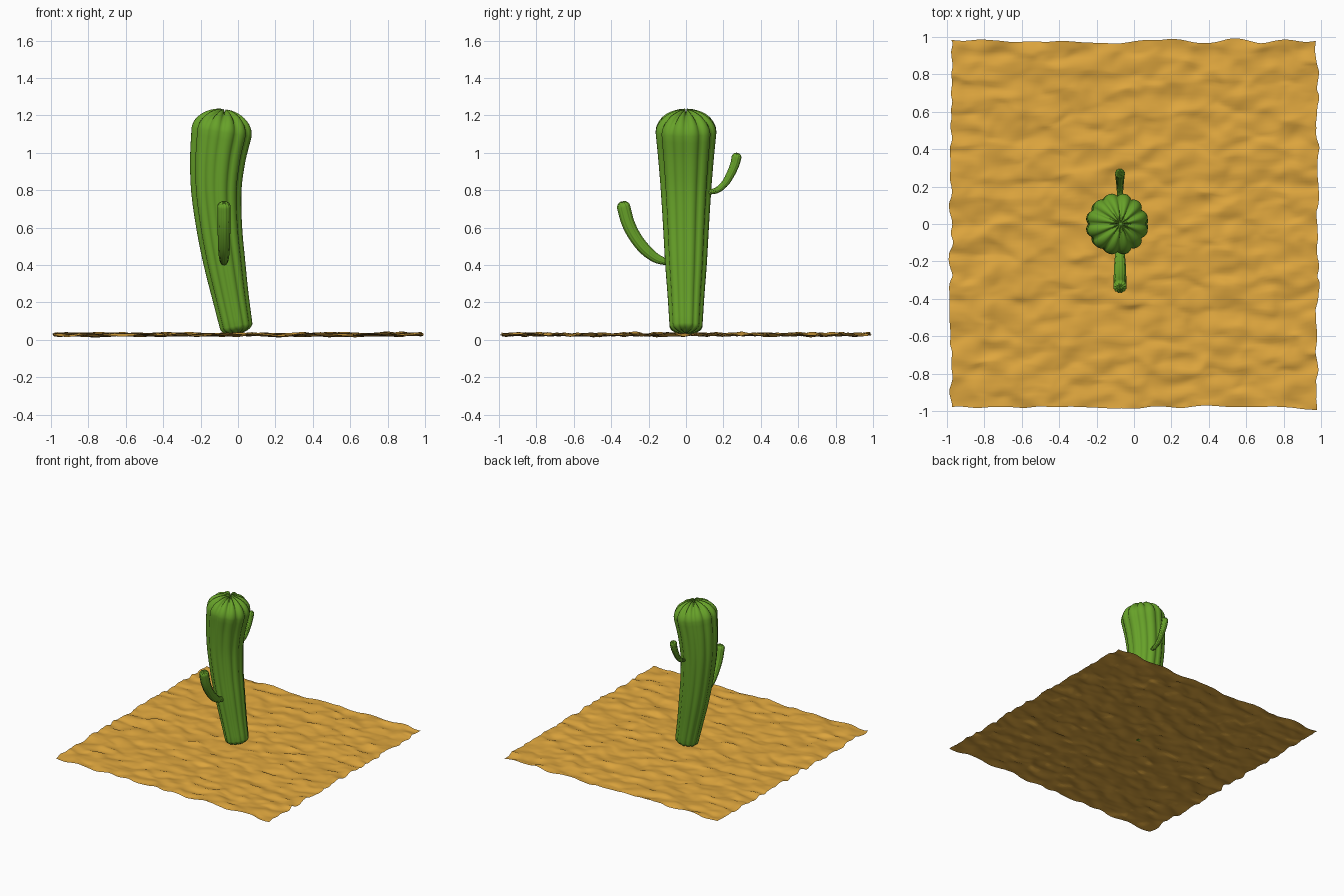
import bpy, bmesh, math
from mathutils import Vector, noise

if "Cube" in bpy.data.objects:
    bpy.data.objects.remove(bpy.data.objects["Cube"])


def material(name, rgb):
    m = bpy.data.materials.new(name)
    m.diffuse_color = (*rgb, 1)
    m.use_nodes = True
    m.node_tree.nodes["Principled BSDF"].inputs["Base Color"].default_value = m.diffuse_color
    return m


green = material("cactus green", (0.135, 0.36, 0.022))
sand = material("desert sand", (0.74, 0.385, 0.048))


def finish(bm, name, mat):
    bmesh.ops.recalc_face_normals(bm, faces=bm.faces)
    me = bpy.data.meshes.new(name)
    bm.to_mesh(me)
    bm.free()
    me.materials.append(mat)
    for p in me.polygons:
        p.use_smooth = True
    ob = bpy.data.objects.new(name, me)
    bpy.context.collection.objects.link(ob)
    return ob


def spline(pts, t):
    """Catmull-Rom through 4D points (x, y, z, radius), t in 0..1."""
    n = len(pts) - 1
    f = min(t * n, n - 1e-6)
    i = int(f)
    u = f - i
    p1, p2 = pts[i], pts[i + 1]
    p0 = pts[i - 1] if i > 0 else p1 * 2 - p2
    p3 = pts[i + 2] if i + 2 <= n else p2 * 2 - p1
    return (p1 * 2 + (p2 - p0) * u + (p0 * 2 - p1 * 5 + p2 * 4 - p3) * u * u
            + (p1 * 3 - p0 - p2 * 3 + p3) * u ** 3) * 0.5


def ribbed_stem(name, path, side, top_cap, bottom_cap, ribs=12, depth=0.1, segs=72):
    """Ribbed tube bent along a path, domed at the top and rounded below."""
    pts = [Vector(p) for p in path]
    side = Vector(side)
    # stations: (path position, radius factor, cap height, groove depth)
    st = []
    for k in range(1, 8):
        a = math.pi / 2 * k / 8
        st.append((0, math.sin(a), -bottom_cap * math.cos(a), depth * (2 - k / 8)))
    st += [(i / 24, 1, 0, depth) for i in range(25)]
    for k in range(1, 12):
        a = math.pi / 2 * k / 12
        st.append((1, math.cos(a), top_cap * math.sin(a), depth * (1 + 1.2 * k / 12)))
    bm = bmesh.new()
    rings = []

    def frame(t):
        p = spline(pts, t)
        d = (spline(pts, min(t + .01, 1)) - spline(pts, max(t - .01, 0))).to_3d().normalized()
        return p.to_3d(), p[3], d, side.cross(d).normalized()

    for t, f, h, g in st:
        c, r, d, b = frame(t)
        ring = []
        for j in range(segs):
            a = 2 * math.pi * j / segs
            s = 1 - g * (1 - abs(math.sin(a * ribs / 2))) ** 1.3
            off = side * math.cos(a) + b * math.sin(a)
            ring.append(bm.verts.new(c + off * (r * f * s) + d * (h * s)))
        rings.append(ring)
    for r0, r1 in zip(rings, rings[1:]):
        for j in range(segs):
            k = (j + 1) % segs
            bm.faces.new((r0[j], r0[k], r1[k], r1[j]))
    # dimpled poles
    for t, h, ring in ((0, -bottom_cap * 0.8, rings[0]), (1, top_cap * 0.8, rings[-1])):
        c, r, d, b = frame(t)
        pole = bm.verts.new(c + d * h)
        for j in range(segs):
            bm.faces.new((ring[j], ring[(j + 1) % segs], pole))
    return finish(bm, name, green)


# Leaning trunk
ribbed_stem("cactus_trunk", [(-0.01, 0, 0.075, 0.09), (-0.04, 0, 0.23, 0.1),
                             (-0.072, 0, 0.41, 0.114), (-0.1, 0, 0.6, 0.125),
                             (-0.116, 0, 0.8, 0.138), (-0.108, 0, 0.97, 0.152),
                             (-0.088, 0, 1.11, 0.166)], (0, 1, 0), 0.125, 0.045)

# Upturned arms
ribbed_stem("front_arm", [(-0.075, -0.1, 0.415, 0.018), (-0.075, -0.16, 0.436, 0.026),
                          (-0.075, -0.22, 0.484, 0.032), (-0.075, -0.272, 0.55, 0.034),
                          (-0.075, -0.31, 0.625, 0.036), (-0.075, -0.333, 0.708, 0.037)],
            (1, 0, 0), 0.034, 0.01, segs=48)
ribbed_stem("back_arm", [(-0.075, 0.12, 0.788, 0.013), (-0.075, 0.17, 0.802, 0.017),
                         (-0.075, 0.21, 0.838, 0.02), (-0.075, 0.238, 0.885, 0.023),
                         (-0.075, 0.26, 0.935, 0.025), (-0.075, 0.27, 0.975, 0.027)],
            (1, 0, 0), 0.025, 0.008, segs=48)

# Rumpled sand sheet, rippled mostly along x
bm = bmesh.new()
bmesh.ops.create_grid(bm, x_segments=110, y_segments=110, size=0.98)
for v in bm.verts:
    q = Vector((v.co.x * 7, v.co.y * 13, 3.7))
    n = noise.noise_vector(q)
    fine = noise.noise(q * 2.3)
    v.co.x += 0.022 * n.x
    v.co.y += 0.022 * n.y
    v.co.z = min(0.052, max(0.0, 0.028 + 0.018 * n.z + 0.005 * fine))
    v.co.x = max(-1, min(1, v.co.x))
    v.co.y = max(-1, min(1, v.co.y))
finish(bm, "sand_ground", sand)
me = bpy.data.objects["sand_ground"].data
if me.polygons[0].normal.z < 0:
    me.flip_normals()
